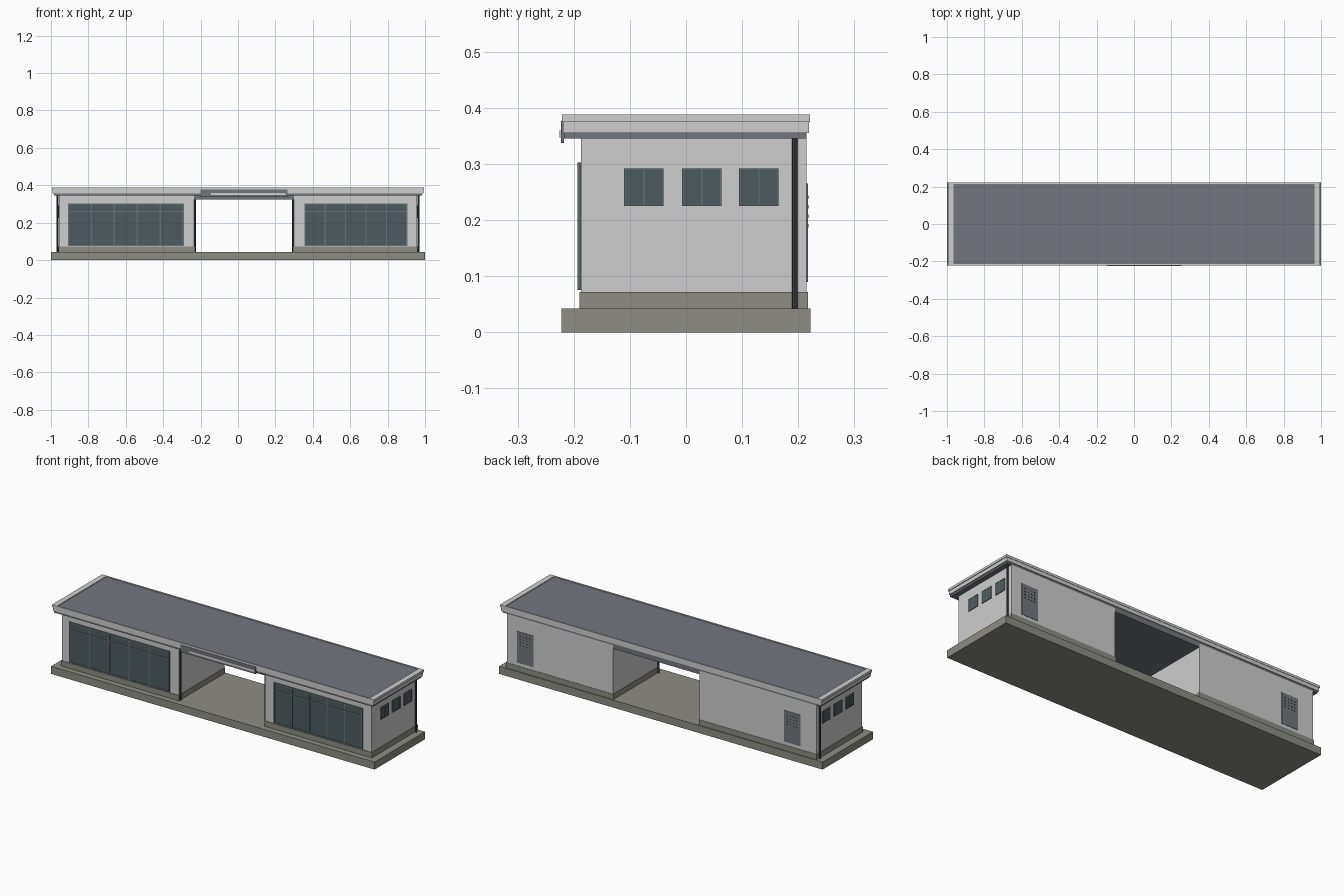
import bpy
import bmesh
from mathutils import Vector

cube = bpy.data.objects.get("Cube")
if cube:
    bpy.data.objects.remove(cube)


def material(name, r, g, b):
    m = bpy.data.materials.new(name)
    m.use_nodes = True
    m.diffuse_color = (r, g, b, 1)
    m.node_tree.nodes["Principled BSDF"].inputs["Base Color"].default_value = (r, g, b, 1)
    return m


WALL = material("pale wall", 0.62, 0.62, 0.62)
STONE = material("olive concrete", 0.27, 0.27, 0.23)
ROOF = material("slate grey", 0.17, 0.18, 0.21)
GLASS = material("dark teal glass", 0.075, 0.105, 0.115)
FRAME = material("window frame grey", 0.14, 0.17, 0.18)
DARK = material("dark pipe metal", 0.045, 0.05, 0.06)


def boxes(name, mat, spans):
    """One object made of axis-aligned boxes, each (x0, x1, y0, y1, z0, z1)."""
    bm = bmesh.new()
    for x0, x1, y0, y1, z0, z1 in spans:
        lo, hi = Vector((x0, y0, z0)), Vector((x1, y1, z1))
        made = bmesh.ops.create_cube(bm, size=1)["verts"]
        bmesh.ops.scale(bm, vec=hi - lo, verts=made)
        bmesh.ops.translate(bm, vec=(lo + hi) / 2, verts=made)
    mesh = bpy.data.meshes.new(name)
    bm.to_mesh(mesh)
    bm.free()
    mesh.materials.append(mat)
    obj = bpy.data.objects.new(name, mesh)
    bpy.context.collection.objects.link(obj)
    return obj


def pipe(name, x, y, z0, z1, radius=0.005):
    bpy.ops.mesh.primitive_cylinder_add(vertices=12, radius=radius, depth=z1 - z0,
                                        location=(x, y, (z0 + z1) / 2))
    obj = bpy.context.object
    obj.name = name
    obj.data.materials.append(DARK)
    bpy.ops.object.shade_smooth_by_angle()


FRONT, BACK, END = -0.187, 0.215, 0.957
FLOOR, PLINTH, EAVES = 0.042, 0.072, 0.345
GAP_LEFT, GAP_RIGHT = -0.235, 0.30

# Ground slab, plinths and the two wings
boxes("base_slab", STONE, [(-1, 1, -0.222, 0.222, 0, FLOOR)])
for side, x0, x1 in (("right", -END, GAP_LEFT), ("left", GAP_RIGHT, END)):
    boxes(side + "_plinth", STONE, [(x0 - 0.003, x1 + 0.003, FRONT - 0.003, BACK + 0.002, FLOOR, PLINTH)])
    boxes(side + "_wing", WALL, [(x0, x1, FRONT, BACK, PLINTH, EAVES)])

# Passage ceiling
boxes("passage_ceiling", ROOF, [(GAP_LEFT, GAP_RIGHT, FRONT, BACK, 0.325, EAVES)])

# Roof: soffit, two-step fascia ring, recessed covering
boxes("roof_soffit", ROOF, [(-0.985, 0.985, -0.217, 0.215, EAVES, 0.357)])


def ring(name, hx, hy, wx, wy, z0, z1):
    boxes(name, WALL, [(-hx, hx, -hy, -hy + wy, z0, z1), (-hx, hx, hy - wy, hy, z0, z1),
                       (-hx, -hx + wx, -hy + wy, hy - wy, z0, z1),
                       (hx - wx, hx, -hy + wy, hy - wy, z0, z1)])


ring("lower_fascia", 0.991, 0.219, 0.03, 0.01, 0.355, 0.375)
ring("upper_fascia", 0.995, 0.221, 0.03, 0.007, 0.375, 0.388)
boxes("roof_covering", ROOF, [(-0.966, 0.966, -0.215, 0.215, 0.357, 0.384)])

# Glazed shop fronts with mullions and a transom
for side, x0, x1 in (("right", -0.91, -0.29), ("left", 0.355, 0.905)):
    z0, z1, bar, panes = 0.075, 0.303, 0.003, 5
    boxes(side + "_shop_glass", GLASS, [(x0, x1, FRONT - 0.004, FRONT, z0, z1)])
    y0, y1 = FRONT - 0.006, FRONT
    bars = [(x0, x1, y0, y1, z - bar, z + bar) for z in (z0 + bar, 0.26, z1 - bar)]
    for i in range(panes + 1):
        x = x0 + bar + (x1 - x0 - 2 * bar) * i / panes
        bars.append((x - bar, x + bar, y0, y1, z0, z1))
    boxes(side + "_shop_frame", FRAME, bars)

# Three small two-pane windows on each end
for side, s in (("right", -1), ("left", 1)):
    glass, bars = [], []
    a, b, c = sorted((s * END, s * (END + 0.003))), sorted((s * END, s * (END + 0.004))), 0.0012
    for y in (-0.075, 0.028, 0.13):
        glass.append((*a, y - 0.035, y + 0.035, 0.225, 0.292))
        bars += [(*b, y + d - c, y + d + c, 0.225, 0.292) for d in (-0.034, 0, 0.034)]
        bars += [(*b, y - 0.035, y + 0.035, z - c, z + c) for z in (0.226, 0.291)]
    boxes(side + "_end_windows", GLASS, glass)
    boxes(side + "_end_window_frames", FRAME, bars)
    pipe(side + "_end_downpipe", s * (END + 0.008), 0.194, FLOOR, 0.35)

# Rear doors with vent holes
for side, x in (("right", -0.808), ("left", 0.842)):
    boxes(side + "_rear_door", ROOF, [(x - 0.051, x + 0.051, BACK, BACK + 0.002, 0.09, 0.265)])
    boxes(side + "_door_vents", DARK,
          [(x + dx - 0.004, x + dx + 0.004, BACK, BACK + 0.003, z - 0.003, z + 0.003)
           for dx in (-0.03, -0.01, 0.01, 0.03) for z in (0.19, 0.207, 0.224, 0.241)])

# Downpipes at the front corners of the passage
pipe("right_passage_downpipe", GAP_LEFT + 0.005, FRONT + 0.008, FLOOR, EAVES)
pipe("left_passage_downpipe", GAP_RIGHT - 0.005, FRONT + 0.008, FLOOR, EAVES)

# Blank sign board over the passage
boxes("sign_board", ROOF, [(-0.20, 0.265, -0.223, -0.217, 0.337, 0.377)])
boxes("sign_panel", WALL, [(-0.145, 0.255, -0.225, -0.223, 0.347, 0.36)])
